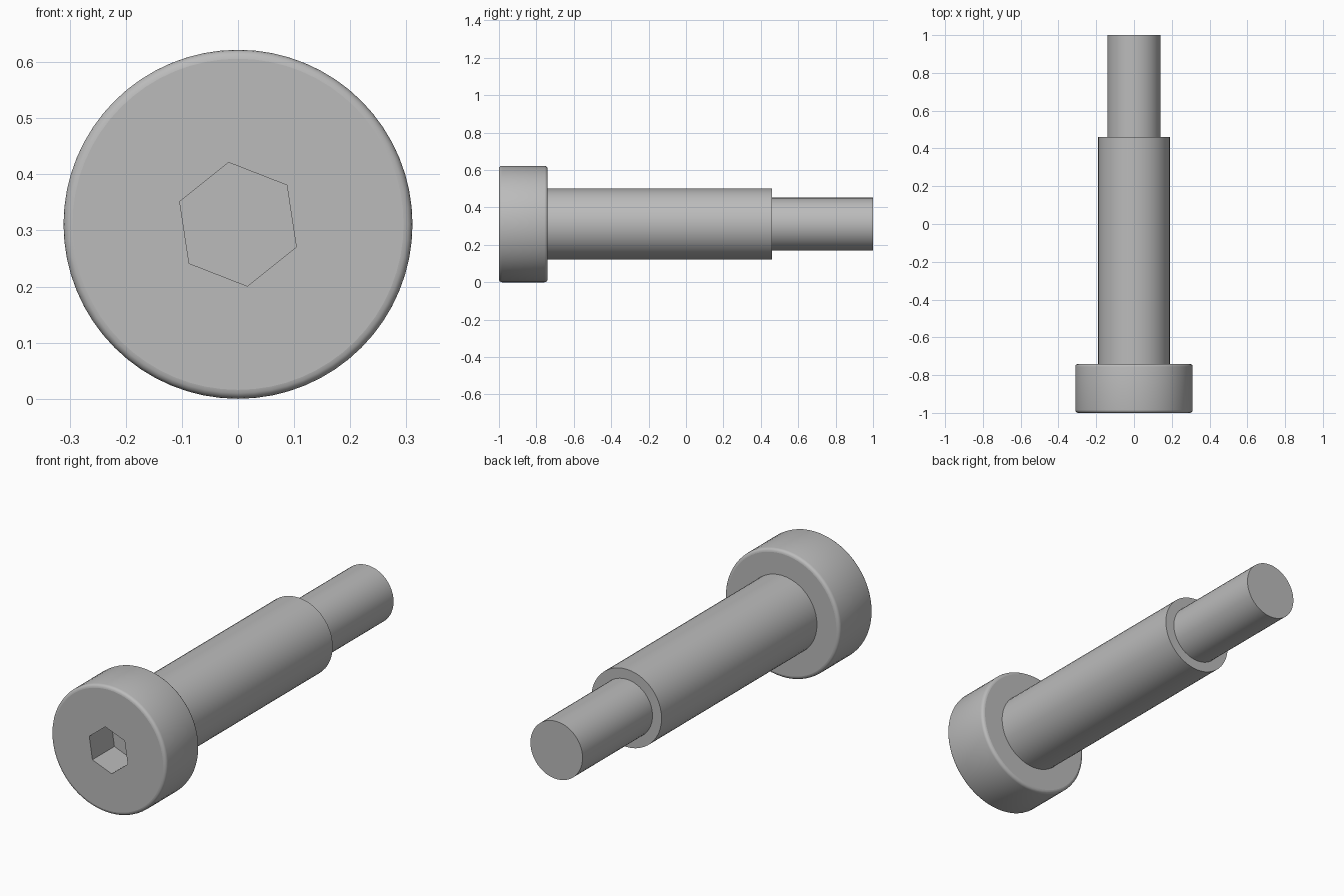
import bpy, bmesh, math

cube = bpy.data.objects.get("Cube")
if cube:
    bpy.data.objects.remove(cube, do_unlink=True)

AXIS_Z = 0.311   # height of the bolt's long axis

steel = bpy.data.materials.new("grey_steel")
steel.use_nodes = True
colour = (0.5, 0.5, 0.5, 1)
steel.diffuse_color = colour
steel.node_tree.nodes["Principled BSDF"].inputs["Base Color"].default_value = colour


def turned(name, profile, sides, start=0.0, smooth=True):
    """Solid of revolution along y from (radius, y) pairs, capped at both ends."""
    bm = bmesh.new()
    rings = []
    for r, y in profile:
        angles = [start + math.tau * i / sides for i in range(sides)]
        rings.append([bm.verts.new((r * math.cos(a), y, r * math.sin(a))) for a in angles])
    for a, b in zip(rings, rings[1:]):
        for i in range(sides):
            j = (i + 1) % sides
            bm.faces.new((a[i], a[j], b[j], b[i]))
    bm.faces.new(rings[0])
    bm.faces.new(rings[-1])
    bmesh.ops.recalc_face_normals(bm, faces=bm.faces)
    for f in bm.faces:
        f.smooth = smooth and abs(f.normal.y) < 0.99   # ends stay flat
    mesh = bpy.data.meshes.new(name)
    bm.to_mesh(mesh)
    bm.free()
    mesh.materials.append(steel)
    obj = bpy.data.objects.new(name, mesh)
    obj.location.z = AXIS_Z
    bpy.context.collection.objects.link(obj)
    return obj


# Head with rounded rims front and back
R, FRONT, BACK, FILLET, STEPS = 0.311, -1.0, -0.74, 0.016, 4
arc = [(FILLET * (1 - math.cos(t)), FILLET * (1 - math.sin(t)))
       for t in (math.pi / 2 * i / STEPS for i in range(STEPS + 1))]
front_rim = [(R - dr, FRONT + dy) for dr, dy in reversed(arc)]
back_rim = [(R - dr, BACK - dy) for dr, dy in arc]
head = turned("head", front_rim + back_rim, 64)

# Hexagonal key socket cut into the head
cutter = turned("socket_cutter", [(0.1115, -1.1), (0.1115, -0.83)], 6,
                math.radians(98.7), smooth=False)
cutter.hide_render = True
cutter.hide_viewport = True
cut = head.modifiers.new("key_socket", "BOOLEAN")
cut.operation = "DIFFERENCE"
cut.solver = "EXACT"
cut.object = cutter

# Shoulder and narrower end
turned("shoulder", [(0.19, BACK), (0.19, 0.46)], 48)
turned("threaded_end", [(0.141, 0.46), (0.141, 1.0)], 48)
